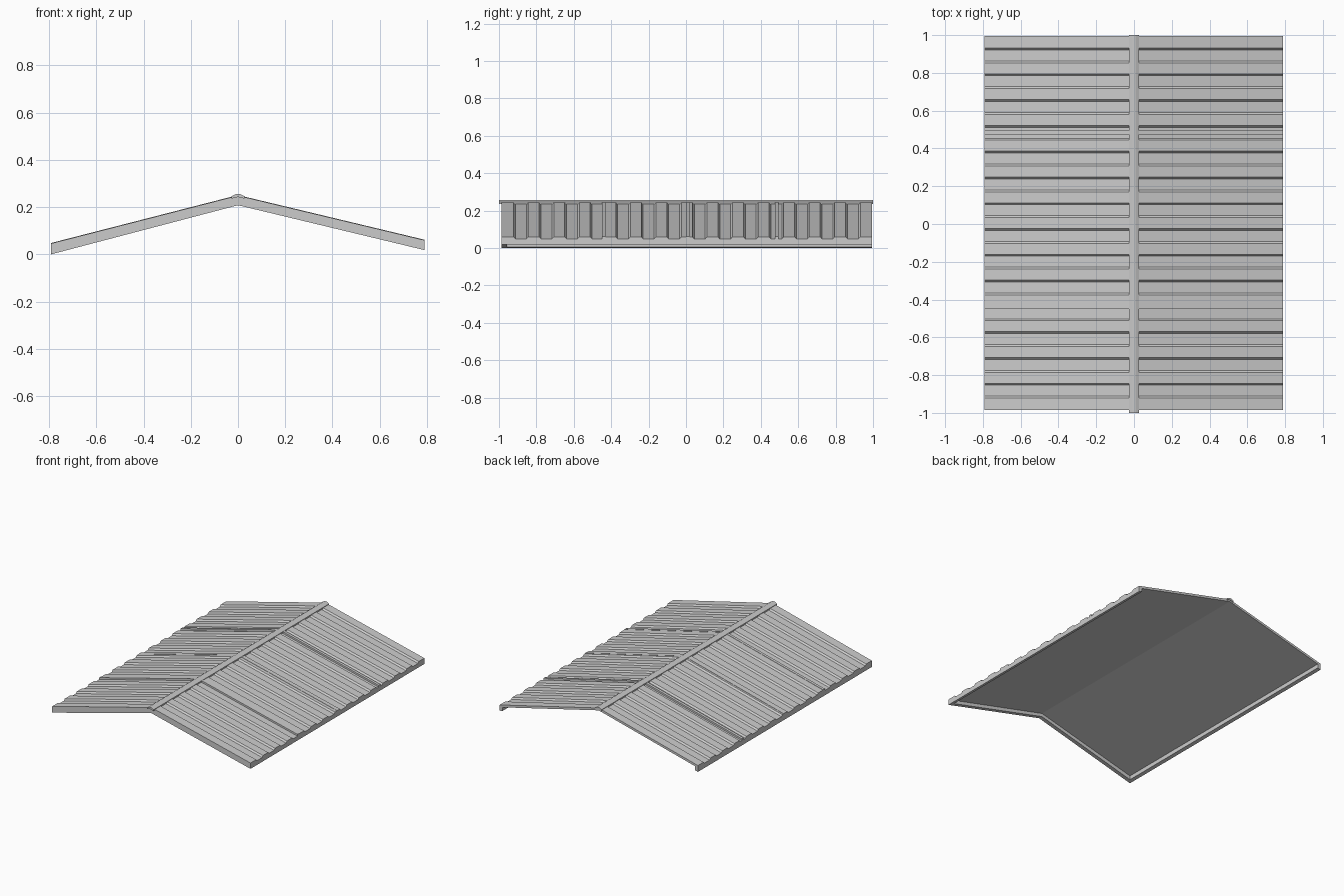
import bpy, bmesh

if "Cube" in bpy.data.objects:
    bpy.data.objects.remove(bpy.data.objects["Cube"])

Y0, Y1 = -0.985, 0.995
RIDGE = 0.238                       # height of the sheet valleys at the ridge
RIB = 0.011                         # rib height
EAVES = {"right": (0.79, 0.049), "left": (-0.792, 0.035)}


def loft(name, ring_a, ring_b):
    """Closed solid between two matching rings of points."""
    bm = bmesh.new()
    a = [bm.verts.new(p) for p in ring_a]
    b = [bm.verts.new(p) for p in ring_b]
    n = len(a)
    bm.faces.new(a)
    bm.faces.new(b[::-1])
    for i in range(n):
        j = (i + 1) % n
        bm.faces.new((a[i], b[i], b[j], a[j]))
    bmesh.ops.recalc_face_normals(bm, faces=bm.faces)
    me = bpy.data.meshes.new(name)
    bm.to_mesh(me)
    bm.free()
    ob = bpy.data.objects.new(name, me)
    bpy.context.collection.objects.link(ob)
    return ob


def along_y(name, profile, y0, y1):
    return loft(name, [(x, y0, z) for x, z in profile],
                [(x, y1, z) for x, z in profile])


def down_slope(name, side, profile):
    """Sweep a (y, height) profile from the ridge to the eave."""
    ex, ez = EAVES[side]
    return loft(name, [(0, y, RIDGE + h) for y, h in profile],
                [(ex, y, ez + h) for y, h in profile])


# corrugated profile: 15 ribs and 14 valleys over a flat underside
cell = (Y1 - Y0) / 29
bevel = 0.005
sheet = [(Y0, -0.006), (Y0, RIB)]
for i in range(14):
    v0 = Y0 + (2 * i + 1) * cell
    v1 = v0 + cell
    sheet += [(v0 - bevel, RIB), (v0 + bevel, 0), (v1 - bevel, 0), (v1 + bevel, RIB)]
sheet += [(Y1, RIB), (Y1, -0.006)]

for side, (ex, ez) in EAVES.items():
    s = 1 if ex > 0 else -1
    down_slope(side + "_roof_sheet", side, sheet)

    # overlapping sheet seams
    for k, y in enumerate((-0.44, 0.01, 0.485)):
        down_slope(f"{side}_seam_{k + 1}", side,
                   [(y - 0.01, -0.004), (y - 0.01, RIB + 0.002),
                    (y + 0.01, RIB + 0.002), (y + 0.01, -0.004)])

    # eave board
    slope = (RIDGE - ez) / abs(ex)
    xi = ex - s * 0.024
    zi = ez + 0.024 * slope
    bottom = ez - 0.031 if s > 0 else 0.0
    along_y(side + "_eave_board",
            [(ex, bottom), (ex, ez), (xi, zi), (xi, bottom + 0.024 * slope)], Y0, Y1)

# front gable board
(rx, rz), (lx, lz) = EAVES["right"], EAVES["left"]
along_y("front_gable_board",
        [(lx, 0.0), (0, 0.208), (rx, rz - 0.031),
         (rx, rz + RIB), (0, RIDGE + RIB), (lx, lz + RIB)], Y0 - 0.001, Y0 + 0.028)

# ridge cap
along_y("ridge_cap",
        [(-0.027, 0.236), (0, 0.243), (0.027, 0.236),
         (0.027, 0.246), (0.008, 0.256), (-0.008, 0.256), (-0.027, 0.246)], -1.0, 1.0)
